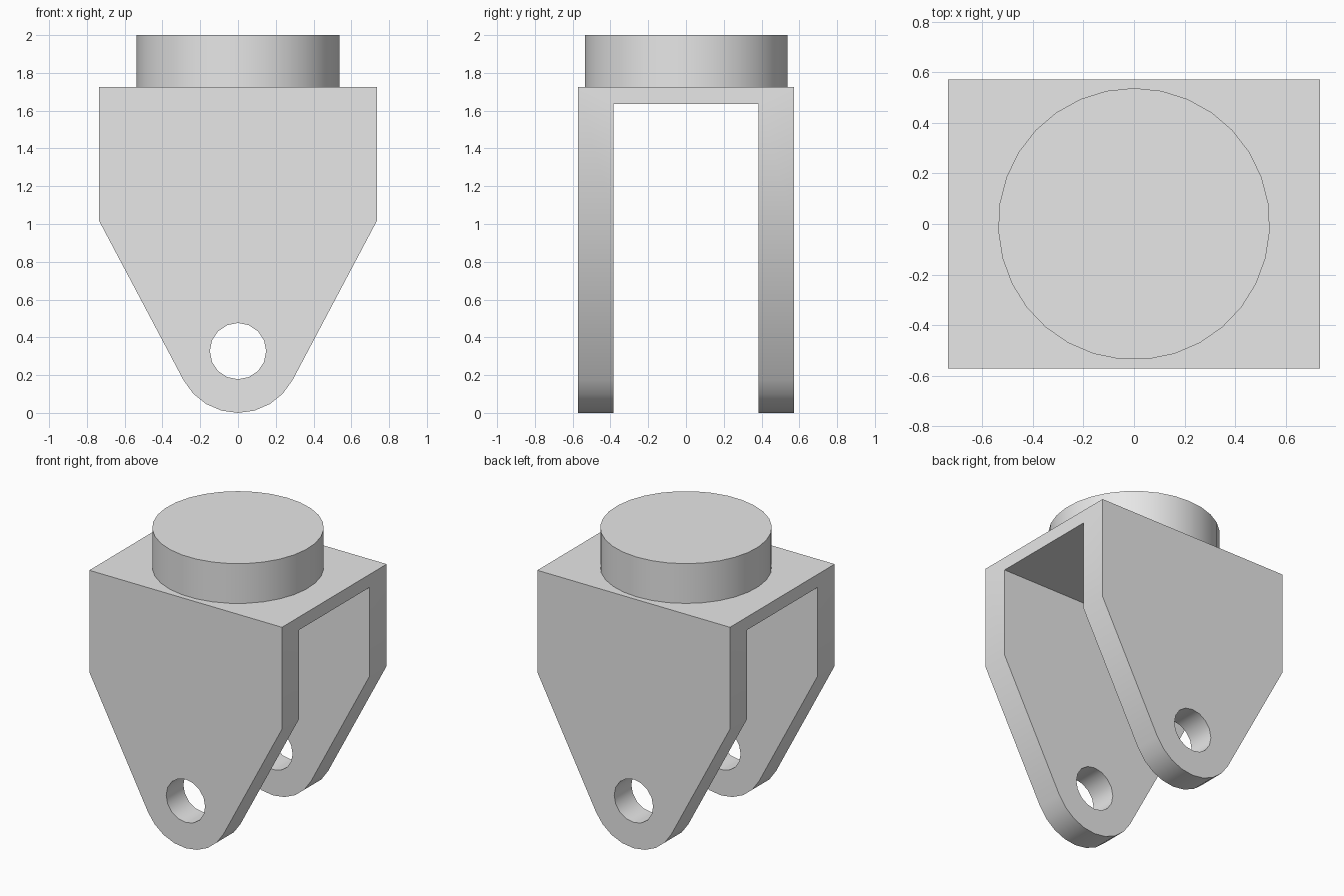
import bpy, bmesh
from math import pi, radians, sin, cos
from mathutils import Matrix

cube = bpy.data.objects.get("Cube")
if cube:
    bpy.data.objects.remove(cube, do_unlink=True)

grey = bpy.data.materials.new("plain grey")
grey.use_nodes = True
grey.diffuse_color = (0.8, 0.8, 0.8, 1)
grey.node_tree.nodes["Principled BSDF"].inputs["Base Color"].default_value = (0.8, 0.8, 0.8, 1)


def make_object(name, bm):
    bmesh.ops.recalc_face_normals(bm, faces=bm.faces[:])
    mesh = bpy.data.meshes.new(name)
    bm.to_mesh(mesh)
    bm.free()
    mesh.materials.append(grey)
    obj = bpy.data.objects.new(name, mesh)
    bpy.context.collection.objects.link(obj)
    return obj


def activate(obj):
    bpy.ops.object.select_all(action="DESELECT")
    obj.select_set(True)
    bpy.context.view_layer.objects.active = obj


def cylinder(name, radius, depth, segments, matrix):
    bm = bmesh.new()
    bmesh.ops.create_cone(bm, cap_ends=True, segments=segments, radius1=radius,
                          radius2=radius, depth=depth, matrix=matrix)
    return make_object(name, bm)


def cut(obj, cutter):
    cutter.hide_render = True
    mod = obj.modifiers.new("cut", "BOOLEAN")
    mod.operation = "DIFFERENCE"
    mod.solver = "EXACT"
    mod.object = cutter
    activate(obj)
    bpy.ops.object.modifier_apply(modifier=mod.name)
    bpy.data.objects.remove(cutter, do_unlink=True)


half_width, half_depth = 0.737, 0.572
top, shoulder = 1.725, 1.02
pin_z, tip_radius = 0.327, 0.327

# Clevis body: tapered outline with a rounded tip, extruded front to back
outline = [(half_width, shoulder), (half_width, top),
           (-half_width, top), (-half_width, shoulder)]
for i in range(9):
    a = radians(-152 + 15.5 * i)
    outline.append((tip_radius * cos(a), pin_z + tip_radius * sin(a)))
bm = bmesh.new()
face = bm.faces.new([bm.verts.new((x, -half_depth, z)) for x, z in outline])
extruded = bmesh.ops.extrude_face_region(bm, geom=[face])["geom"]
bmesh.ops.translate(bm, vec=(0, 2 * half_depth, 0),
                    verts=[v for v in extruded if isinstance(v, bmesh.types.BMVert)])
clevis = make_object("clevis_fork", bm)

# Slot between the two legs
slot_top = 1.635
bm = bmesh.new()
bmesh.ops.create_cube(bm, size=1, matrix=Matrix.Translation((0, 0, slot_top - 1))
                      @ Matrix.Diagonal((2, 0.768, 2, 1)))
cut(clevis, make_object("slot_cutter", bm))

# Pin hole through both legs
cut(clevis, cylinder("pin_hole_cutter", 0.149, 2, 16,
                     Matrix.Translation((0, 0, pin_z)) @ Matrix.Rotation(pi / 2, 4, "X")))

# Round boss on top
boss = cylinder("round_boss", 0.538, 2 - top, 31, Matrix.Translation((0, 0, (2 + top) / 2)))

for obj in (clevis, boss):
    activate(obj)
    bpy.ops.object.shade_smooth_by_angle(angle=radians(30))
